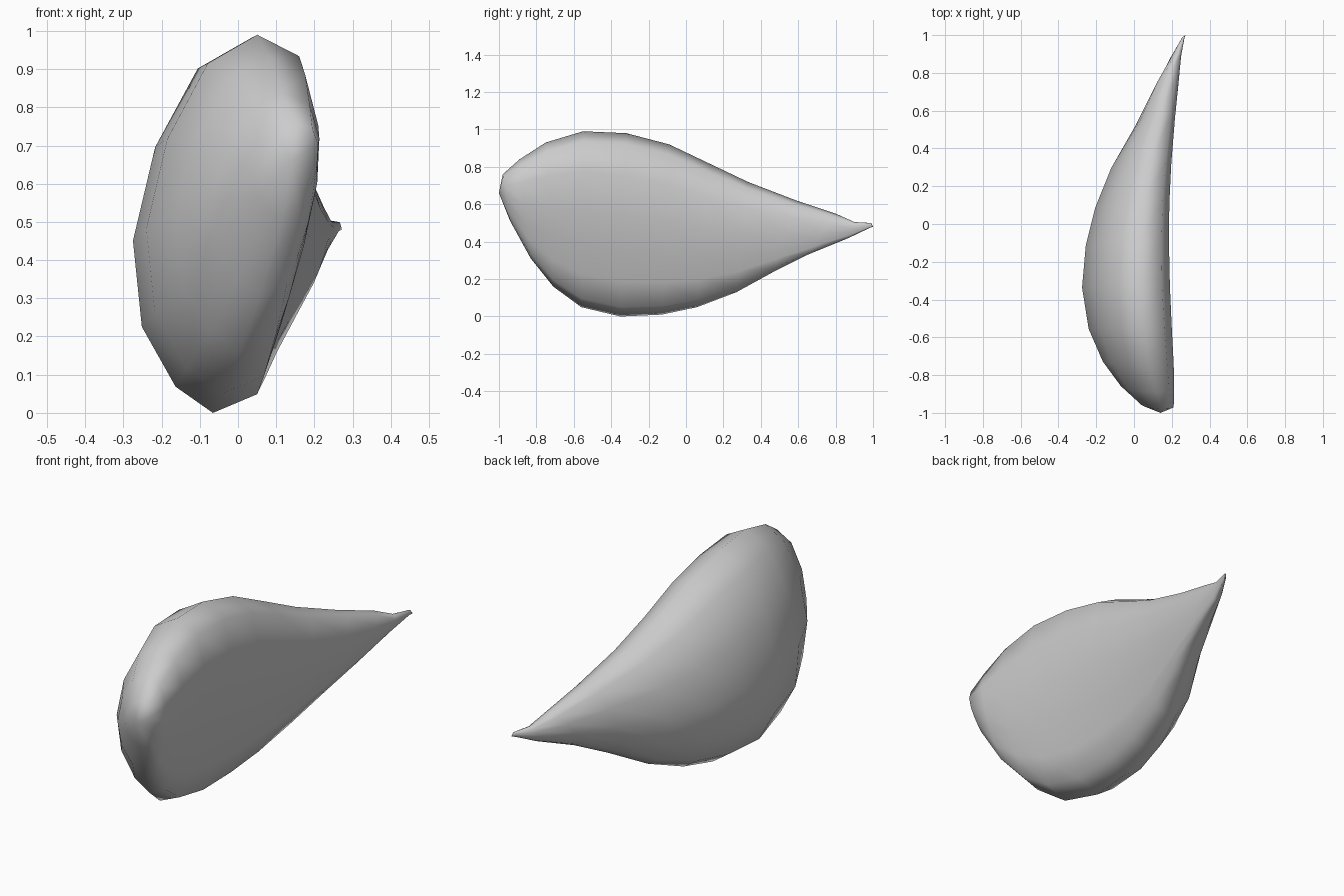
import bpy, bmesh

if "Cube" in bpy.data.objects:
    bpy.data.objects.remove(bpy.data.objects["Cube"])

# Cross-section: u = left-to-right, v = bottom-to-top (domed left, flatter tilted right)
SECTION = [(.66, 1), (.91, .94), (1, .77), (.98, .55), (.90, .36), (.80, .19),
           (.70, .05), (.45, 0), (.24, .07), (.05, .23), (0, .46), (.125, .71), (.365, .92)]

# Stations, blunt end to tip: top y, top z, bottom y, bottom z, left x, right x
STATIONS = [
    (-.98, .76, -.94, .51, .04, .21),
    (-.89, .84, -.83, .31, -.07, .213),
    (-.75, .93, -.71, .16, -.165, .21),
    (-.55, .99, -.56, .05, -.24, .20),
    (-.32, .98, -.35, 0, -.275, .19),
    (-.09, .92, -.13, .01, -.255, .185),
    (.12, .82, .06, .05, -.205, .187),
    (.33, .72, .27, .13, -.12, .197),
    (.59, .62, .47, .24, .01, .217),
    (.80, .55, .65, .33, .11, .237),
    (.90, .505, .87, .42, .195, .25),
    (.99, .50, .985, .475, .255, .268),
]

bm = bmesh.new()


def ring(yt, zt, yb, zb, xl, xr):
    return [bm.verts.new((xl + u * (xr - xl), yb + v * (yt - yb), zb + v * (zt - zb)))
            for u, v in SECTION]


def cap(loop, point):
    tip = bm.verts.new(point)
    for i in range(len(loop)):
        bm.faces.new((loop[i - 1], loop[i], tip))


# Loft the body through all stations and close both ends
rings = [ring(*s) for s in STATIONS]
for a, b in zip(rings, rings[1:]):
    for i in range(len(a)):
        bm.faces.new((a[i - 1], a[i], b[i], b[i - 1]))
cap(rings[0], (.14, -1, .66))
cap(rings[-1], (.272, 1, .48))
bmesh.ops.recalc_face_normals(bm, faces=bm.faces)
for f in bm.faces:
    f.smooth = True

mesh = bpy.data.meshes.new("teardrop_shell")
bm.to_mesh(mesh)
bm.free()
obj = bpy.data.objects.new("teardrop_shell", mesh)
bpy.context.collection.objects.link(obj)
